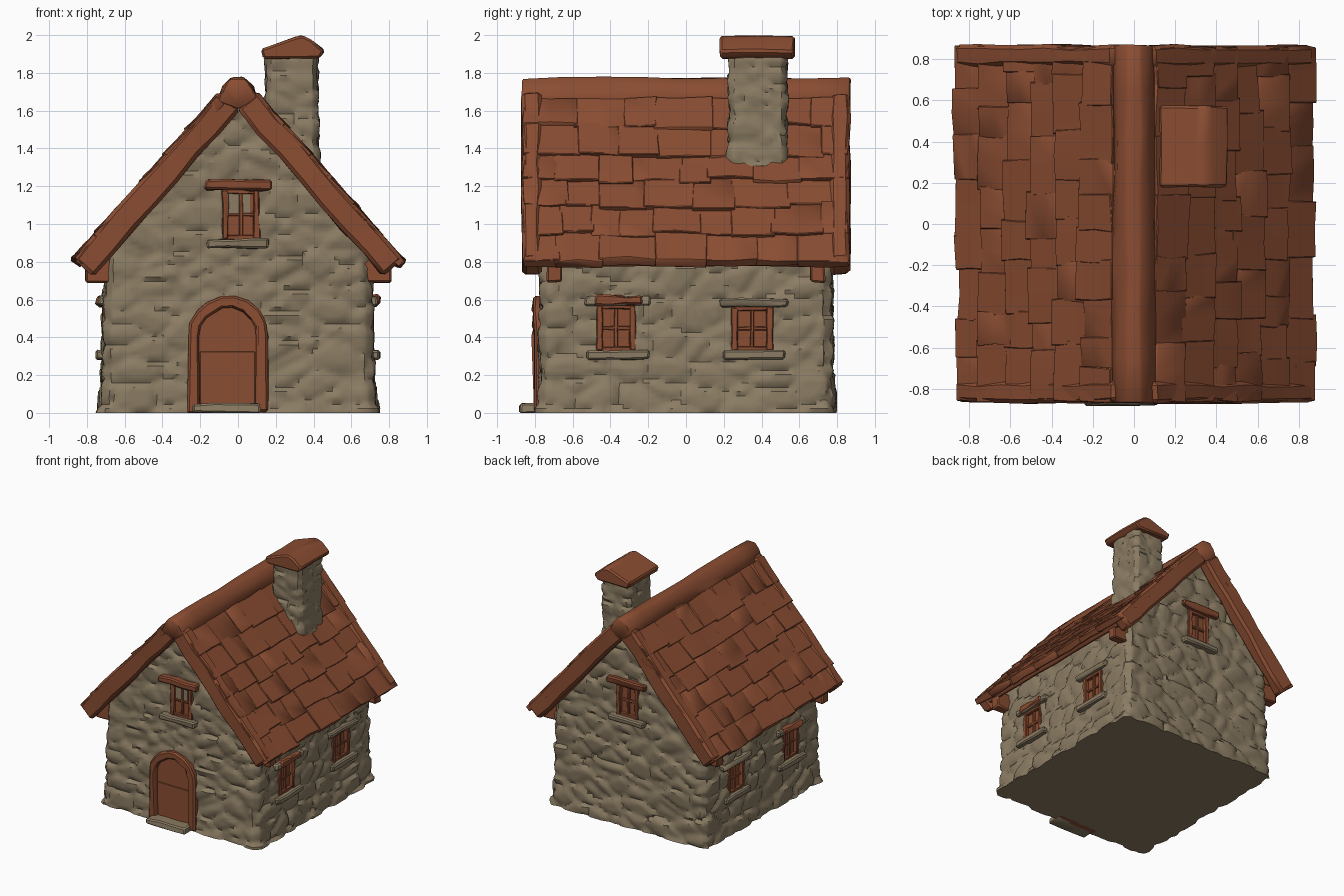
import bpy, bmesh, math, random
from mathutils import Matrix, Vector, noise

if "Cube" in bpy.data.objects:
    bpy.data.objects.remove(bpy.data.objects["Cube"])

random.seed(4)
I = Matrix.Identity(4)


def material(name, rgb):
    m = bpy.data.materials.new(name)
    m.diffuse_color = (*rgb, 1)
    m.use_nodes = True
    m.node_tree.nodes["Principled BSDF"].inputs["Base Color"].default_value = m.diffuse_color
    return m


RED = material("terracotta", (0.255, 0.074, 0.032))
STONE = material("stone", (0.258, 0.201, 0.125))


def cut(bm, axis, values):
    for v in values:
        co, no = Vector(), Vector()
        co[axis], no[axis] = v, 1
        bmesh.ops.bisect_plane(bm, geom=bm.verts[:] + bm.edges[:] + bm.faces[:],
                               plane_co=co, plane_no=no, dist=1e-5)


def steps(lo, hi, n):
    return [lo + (hi - lo) * i / n for i in range(1, n)]


def roughen(bm, jit, bev):
    """Hand-hewn look: jittered corners and bevelled sharp edges."""
    bmesh.ops.recalc_face_normals(bm, faces=bm.faces)
    for v in bm.verts:
        v.co += Vector([random.uniform(-jit, jit) for _ in range(3)])
    if bev:
        edges = [e for e in bm.edges if e.calc_face_angle(0) > 0.6]
        bmesh.ops.bevel(bm, geom=edges, offset=bev, segments=1, affect='EDGES', clamp_overlap=True)


def merge(bm, part, M):
    part.transform(M)
    me = bpy.data.meshes.new("tmp")
    part.to_mesh(me)
    part.free()
    bm.from_mesh(me)
    bpy.data.meshes.remove(me)


def block(bm, lo, hi, M=I, cuts=1, jit=0.006, bev=0.01):
    lo, hi = Vector(lo), Vector(hi)
    part = bmesh.new()
    bmesh.ops.create_cube(part, size=1, matrix=Matrix.Translation((lo + hi) / 2)
                          @ Matrix.Diagonal((*(hi - lo), 1)))
    axis = max(range(3), key=lambda k: hi[k] - lo[k])
    cut(part, axis, steps(lo[axis], hi[axis], cuts))
    roughen(part, jit, bev)
    merge(bm, part, M)


def prism(bm, profile, y0, y1, cuts=1, jit=0.005, bev=0.01):
    """Extrude an x-z profile along y."""
    part = bmesh.new()
    f = part.faces.new([part.verts.new((x, y0, z)) for x, z in profile])
    r = bmesh.ops.extrude_face_region(part, geom=[f])
    for v in r["geom"]:
        if isinstance(v, bmesh.types.BMVert):
            v.co.y = y1
    cut(part, 1, steps(y0, y1, cuts))
    roughen(part, jit, bev)
    merge(bm, part, I)


def finish(bm, name, mat, angle=35):
    bmesh.ops.recalc_face_normals(bm, faces=bm.faces)
    for v in bm.verts:
        v.co.z = max(v.co.z, 0)
    me = bpy.data.meshes.new(name)
    bm.to_mesh(me)
    bm.free()
    me.materials.append(mat)
    me.shade_smooth()
    me.set_sharp_from_angle(angle=math.radians(angle))
    ob = bpy.data.objects.new(name, me)
    bpy.context.collection.objects.link(ob)
    return ob


def stonework(bm, size, height):
    """Push vertices out sideways into rounded, irregular stones."""
    bmesh.ops.recalc_face_normals(bm, faces=bm.faces)
    bm.normal_update()
    moves = []
    for v in bm.verts:
        p = Vector((v.co.x / size, v.co.y / size, v.co.z / (size * 0.66)))
        d, pts = noise.voronoi(p)
        tilt = 0.6 * (p.z - pts[0].z)
        h = height * (min(1, (d[1] - d[0]) * 4) + 0.6 * abs(noise.cell(pts[0] * 17.3)) + tilt)
        n = Vector((v.normal.x, v.normal.y, 0))
        moves.append(n * h if n.length > 0.6 else n * 0)
    for v, m in zip(bm.verts, moves):
        v.co += m


# stone walls, tapering upwards with a wider footing
walls = bmesh.new()
prism(walls, [(-0.69, -0.03), (0.69, -0.03), (0.69, 0.90), (0, 1.685), (-0.69, 0.90)],
      -0.752, 0.752, 1, 0, 0.03)
cut(walls, 0, steps(-0.69, 0.69, 56))
cut(walls, 1, steps(-0.752, 0.752, 60))
cut(walls, 2, steps(0, 1.685, 75))
stonework(walls, 0.19, 0.021)
for v in walls.verts:
    k = 1.015 - 0.035 * min(v.co.z, 0.8) + 0.025 * max(0, 1 - max(v.co.z, 0) / 0.15)
    v.co.x *= k
    v.co.y *= 1 + (k - 1) * 0.6
wall_ob = finish(walls, "stone_walls", STONE, 40)

# windows: local frame faces -y with the wall surface at y = 0
cutters, frames, panes = bmesh.new(), bmesh.new(), bmesh.new()
sills, stone_lintels, wood_lintels, pale = (bmesh.new() for _ in range(4))


def window(M, cx, w, z0, z1, wood=0.0, stone=0.0, shift=0.0, pale_top=False):
    """wood and stone are the half lengths of the lintels, if any."""
    M = M @ Matrix.Translation((cx, 0, 0))
    h, zm = w / 2, (z0 + z1) / 2
    block(cutters, (-h, -0.1, z0), (h, 0.045, z1), M, jit=0, bev=0)
    block(panes, (-h, 0.018, z0), (h, 0.04, z1), M, jit=0, bev=0)
    if pale_top:
        block(pale, (-h, 0.013, zm), (h * 0.5, 0.019, z1), M, jit=0, bev=0)
    for s in (-1, 1):
        x = s * (h - 0.012)
        block(frames, (x - 0.017, -0.012, z0), (x + 0.017, 0.03, z1), M, 3, 0.004, 0.005)
    block(frames, (-0.009, 0.002, z0), (0.009, 0.03, z1), M, 2, 0.003, 0.003)
    block(frames, (-h, 0.004, zm - 0.009), (h, 0.03, zm + 0.009), M, 2, 0.003, 0.003)
    for z in (z0 + 0.008, z1 - 0.008):
        block(frames, (-h, -0.006, z - 0.012), (h, 0.03, z + 0.012), M, 2, 0.003, 0.004)
    S = M @ Matrix.Translation((shift, 0, 0))
    block(sills, (-0.165, -0.046, z0 - 0.048), (0.165, 0.03, z0), S, 3, 0.005)
    if stone:
        block(stone_lintels, (-stone, -0.035, z1), (stone, 0.03, z1 + 0.045), S, 3, 0.007)
    if wood:
        block(wood_lintels, (-wood, -0.046, z1), (wood, 0.03, z1 + 0.052), S, 3, 0.008)


def wall_frame(angle, dist):
    return Matrix.Rotation(angle, 4, 'Z') @ Matrix.Translation((0, -dist, 0))


window(wall_frame(0, 0.768), 0.015, 0.19, 0.92, 1.18, wood=0.175, shift=-0.015, pale_top=True)
window(wall_frame(math.pi, 0.768), 0.0, 0.19, 0.92, 1.18, wood=0.175)
for s in (1, -1):
    side = wall_frame(s * math.pi / 2, 0.705)
    window(side, -0.37 * s, 0.20, 0.33, 0.57, wood=0.125, stone=0.175, shift=0.01 * s)
    window(side, 0.35 * s, 0.21, 0.33, 0.56, stone=0.18, shift=0.01 * s)


# arched door, frame and doorstep
def arch(r, spring, n=9):
    return [(-0.053 + r * math.cos(math.pi * i / n), spring + r * math.sin(math.pi * i / n)) for i in range(n + 1)]


outer, inner = arch(0.215, 0.405), arch(0.150, 0.405)
door_frame = bmesh.new()
prism(door_frame, [(outer[0][0], 0.0)] + outer + [(outer[-1][0], 0.0), (inner[-1][0], 0.0)]
      + inner[::-1] + [(inner[0][0], 0.0)], -0.805, -0.72, 1, 0.007, 0.012)
finish(door_frame, "door_frame", RED)
prism(cutters, [(0.127, -0.05)] + arch(0.18, 0.405) + [(-0.233, -0.05)], -0.95, -0.735, 1, 0, 0)
door = bmesh.new()
prism(door, [(0.11, 0.0)] + arch(0.165, 0.405) + [(-0.22, 0.0)], -0.772, -0.72, 1, 0, 0)
block(door, (-0.20, -0.777, 0.04), (0.09, -0.76, 0.325), jit=0.001, bev=0.003)
finish(door, "door", RED)
step = bmesh.new()
block(step, (-0.24, -0.88, 0), (0.12, -0.74, 0.05), cuts=3)
finish(step, "doorstep", STONE)

# cut the openings into the walls
cutter_ob = finish(cutters, "opening_cutter", STONE)
mod = wall_ob.modifiers.new("openings", 'BOOLEAN')
mod.operation, mod.object, mod.solver = 'DIFFERENCE', cutter_ob, 'EXACT'
bpy.context.view_layer.objects.active = wall_ob
bpy.ops.object.modifier_apply(modifier=mod.name)
bpy.data.objects.remove(cutter_ob)

finish(frames, "window_frames", RED)
finish(panes, "window_panes", RED)
finish(pale, "pale_pane", STONE)
finish(sills, "window_sills", STONE)
finish(stone_lintels, "stone_lintels", STONE)
finish(wood_lintels, "wooden_lintels", RED)

# roof: each slope has its own frame (down slope, along ridge, outward)
slab, tiles, barge, beams = (bmesh.new() for _ in range(4))
a = math.atan(1.14)
c, sn = math.cos(a), math.sin(a)
for s in (-1, 1):
    M = Matrix(((s * c, 0, s * sn, 0), (0, 1, 0, 0), (-sn, 0, c, 1.6), (0, 0, 0, 1)))
    block(slab, (-0.03, -0.835, 0.05), (1.15, 0.835, 0.115), M, 8, 0.004, 0.01)
    for course in range(6):
        y = -0.855
        while y < 0.85:
            w = random.uniform(0.14, 0.30)
            y1 = 0.862 if y + w > 0.76 else y + w
            T = M @ Matrix.Translation((0.02 + course * 0.185, 0, 0.102)) @ Matrix.Rotation(-0.07, 4, 'Y')
            end = 0.23 + random.uniform(-0.03, 0.015)
            block(tiles, (0, y - 0.008, -0.03), (end, min(y1 + 0.008, 0.862), 0.025 + random.uniform(-0.006, 0.006)),
                  T, 2, 0.007, 0.004)
            y = y1
    for e in (-1, 1):
        ys = sorted((e * 0.765, e * 0.868))
        block(barge, (-0.01, ys[0], -0.003), (1.165, ys[1], 0.142), M, 7, 0.007, 0.02)
        # eave beam ends
        xs, yb = sorted((s * 0.64, s * 0.81)), sorted((e * 0.66, e * 0.735))
        block(beams, (xs[0], yb[0], 0.69), (xs[1], yb[1], 0.83), jit=0.006)
finish(slab, "roof_slab", RED)
finish(tiles, "roof_tiles", RED, 42)
finish(barge, "gable_boards", RED)
finish(beams, "eave_beams", RED)

ridge = bmesh.new()
prism(ridge, [(-0.105, 1.655), (-0.08, 1.725), (-0.035, 1.773), (0.035, 1.773),
              (0.08, 1.725), (0.105, 1.655), (0, 1.605)], -0.87, 0.87, 8, 0.007, 0.008)
finish(ridge, "ridge_cap", RED, 50)

# chimney with a flared foot and a peaked cap
chimney = bmesh.new()
block(chimney, (0.16, 0.24, 1.15), (0.41, 0.52, 1.90), jit=0, bev=0.02)
cut(chimney, 0, steps(0.16, 0.41, 11))
cut(chimney, 1, steps(0.24, 0.52, 12))
cut(chimney, 2, steps(1.15, 1.90, 33))
stonework(chimney, 0.15, 0.015)
for v in chimney.verts:
    k = 1 + 0.5 * max(0, 1.42 - v.co.z)
    v.co.x = 0.285 + (v.co.x - 0.285) * k
    v.co.y = 0.38 + (v.co.y - 0.38) * k
finish(chimney, "chimney", STONE, 40)
cap = bmesh.new()
prism(cap, [(0.135, 1.875), (0.12, 1.925), (0.30, 1.99), (0.34, 2.0), (0.385, 1.98),
            (0.46, 1.915), (0.43, 1.875)], 0.18, 0.575, 2, 0.004, 0.012)
finish(cap, "chimney_cap", RED)
